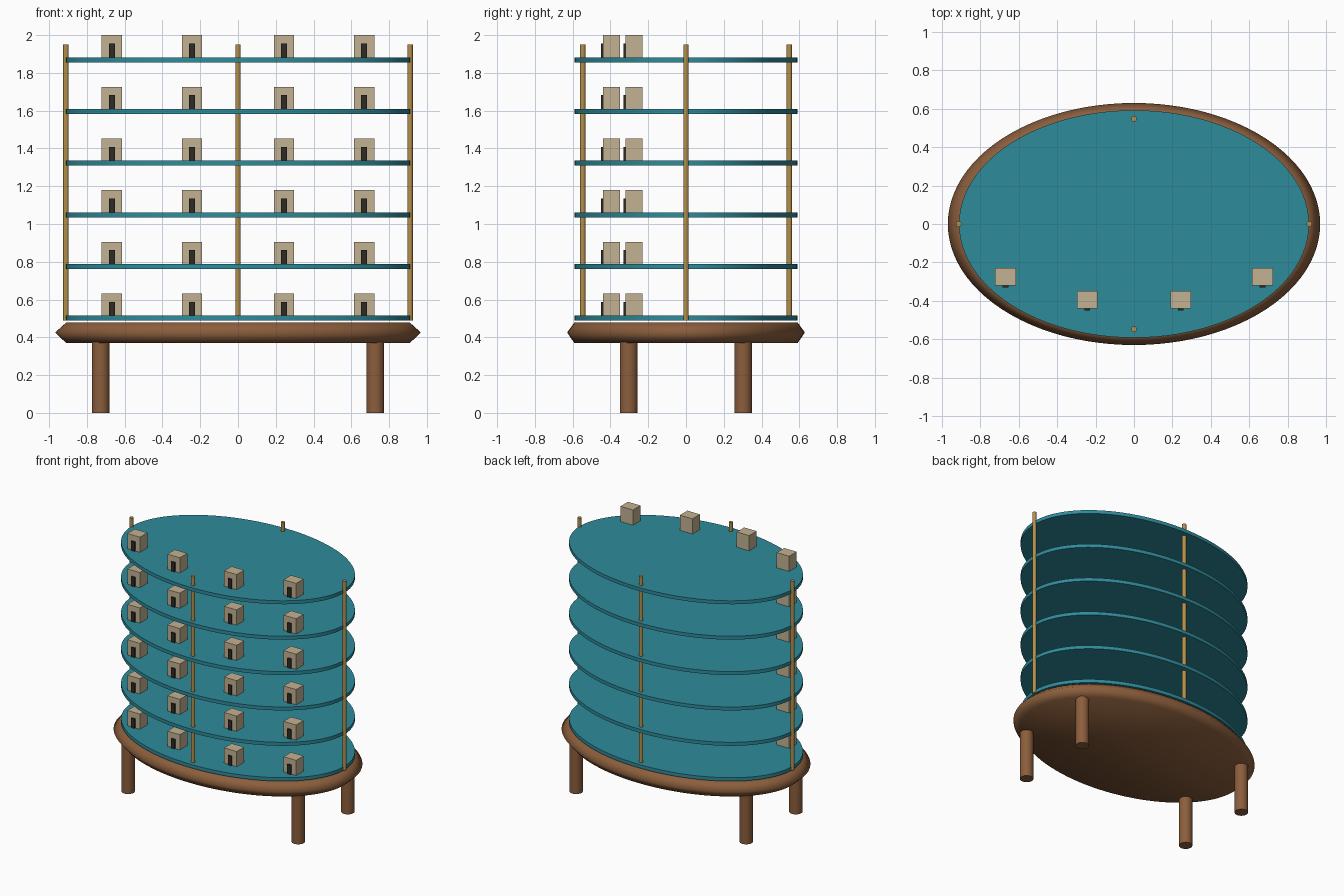
import bpy, bmesh, math

if "Cube" in bpy.data.objects:
    bpy.data.objects.remove(bpy.data.objects["Cube"])


def material(name, r, g, b):
    lin = lambda c: ((c / 255 + 0.055) / 1.055) ** 2.4 if c > 10 else c / 255 / 12.92
    m = bpy.data.materials.new(name)
    m.diffuse_color = (lin(r), lin(g), lin(b), 1)
    m.use_nodes = True
    m.node_tree.nodes["Principled BSDF"].inputs["Base Color"].default_value = m.diffuse_color
    return m


BROWN = material("brown wood", 139, 94, 60)
TEAL = material("teal", 46, 139, 155)
GOLD = material("dull gold", 181, 144, 75)
SAND = material("sandstone", 194, 178, 146)
DARK = material("dark doorway", 46, 42, 36)


def lathe(name, mat, profile, ratio=1.0, loc=(0, 0, 0), segs=96, flat_caps=True):
    """Solid of stacked ellipses; profile is a list of (x radius, z)."""
    bm = bmesh.new()
    rings = []
    for r, z in profile:
        rings.append([bm.verts.new((r * math.cos(2 * math.pi * i / segs),
                                    r * ratio * math.sin(2 * math.pi * i / segs), z))
                      for i in range(segs)])
    for a, b in zip(rings, rings[1:]):
        for i in range(segs):
            j = (i + 1) % segs
            bm.faces.new((a[i], a[j], b[j], b[i])).smooth = True
    for cap in (rings[0][::-1], rings[-1]):
        bm.faces.new(cap).smooth = not flat_caps
    if flat_caps:
        for ring in (rings[0], rings[-1]):
            for i in range(segs):
                bm.edges.get((ring[i], ring[(i + 1) % segs])).smooth = False
    return finish(name, mat, bm, loc)


def box(name, mat, size, loc):
    """Box standing on loc."""
    bm = bmesh.new()
    bmesh.ops.create_cube(bm, size=1)
    for v in bm.verts:
        v.co = (v.co.x * size[0], v.co.y * size[1], (v.co.z + 0.5) * size[2])
    return finish(name, mat, bm, loc)


def finish(name, mat, bm, loc):
    me = bpy.data.meshes.new(name)
    bm.to_mesh(me)
    bm.free()
    me.materials.append(mat)
    ob = bpy.data.objects.new(name, me)
    ob.location = loc
    bpy.context.collection.objects.link(ob)
    return ob


# Oval table top with a pointed rim
lathe("table_top", BROWN, [(0.91, 0.37), (0.968, 0.426), (0.91, 0.478)], 0.65,
      flat_caps=False)

# Four round legs
for x in (-0.727, 0.727):
    for y in (-0.303, 0.303):
        lathe("leg", BROWN, [(0.047, 0), (0.047, 0.375)], loc=(x, y, 0), segs=32)

# Four upright poles
for x, y in ((-0.911, 0), (0.911, 0), (0, -0.547), (0, 0.547)):
    lathe("pole", GOLD, [(0.0145, 0.49), (0.0145, 1.951)], loc=(x, y, 0), segs=16)

# Six oval decks, each with a row of small huts along the front
for level in range(6):
    top = 0.515 + 0.2735 * level
    lathe("deck", TEAL, [(0.91, top - 0.027), (0.91, top)], 0.65)
    for x, y in ((-0.668, -0.275), (-0.243, -0.394), (0.243, -0.394), (0.668, -0.275)):
        box("hut", SAND, (0.107, 0.091, 0.1175), (x, y, top))
        box("hut_door", DARK, (0.031, 0.02, 0.073), (x, y - 0.046, top))
